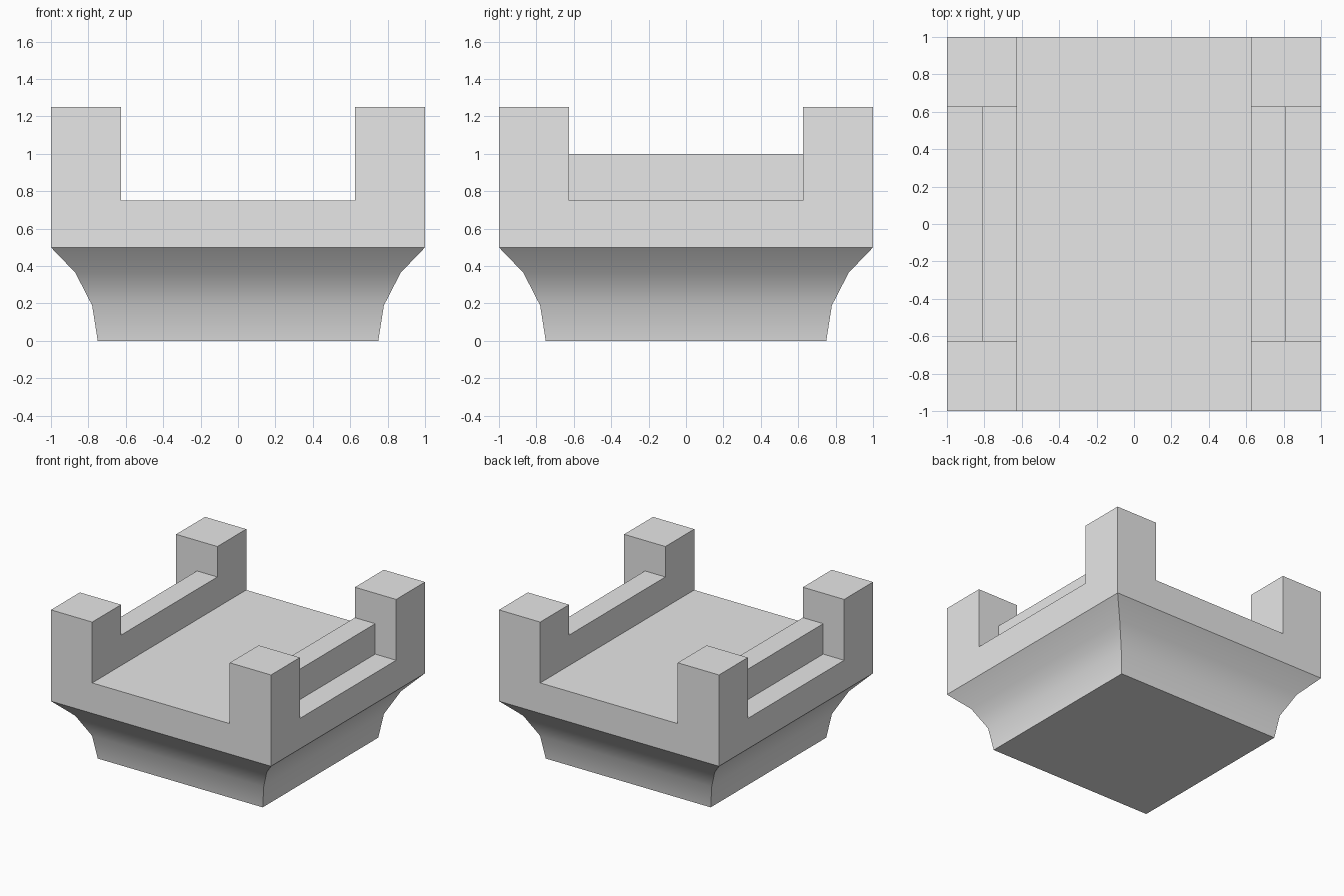
import bpy, bmesh
from math import radians
from mathutils import Vector

cube = bpy.data.objects.get("Cube")
if cube:
    bpy.data.objects.remove(cube, do_unlink=True)

FLOOR, WALL_TOP, POST_TOP = 0.75, 1.0, 1.25
POST_IN, WALL_OUT = 0.625, 0.81

# Plain grey stone
stone = bpy.data.materials.new("grey stone")
stone.use_nodes = True
grey = (0.8, 0.8, 0.8, 1)
stone.diffuse_color = grey
stone.node_tree.nodes["Principled BSDF"].inputs["Base Color"].default_value = grey

bm = bmesh.new()

# Coved foot and square slab: stacked square rings (half width, height)
profile = [(0.75, 0), (0.78, 0.19), (0.87, 0.365), (1, 0.5), (1, FLOOR)]
rings = [[bm.verts.new((sx * w, sy * w, z))
          for sx, sy in ((-1, -1), (1, -1), (1, 1), (-1, 1))] for w, z in profile]
for low, high in zip(rings, rings[1:]):
    for i in range(4):
        j = (i + 1) % 4
        bm.faces.new((low[i], low[j], high[j], high[i]))
bm.faces.new(rings[0][::-1])
bm.faces.new(rings[-1])


def cut(axis, offset):
    geom = bm.verts[:] + bm.edges[:] + bm.faces[:]
    normal = Vector((axis == 0, axis == 1, 0))
    bmesh.ops.bisect_plane(bm, geom=geom, plane_co=normal * offset, plane_no=normal)


def raise_top(z, height, rule):
    faces = []
    for f in bm.faces:
        c = f.calc_center_median()
        if f.normal.z > 0.9 and abs(c.z - z) < 0.01 and rule(abs(c.x), abs(c.y)):
            faces.append(f)
    new = bmesh.ops.extrude_face_region(bm, geom=faces)["geom"]
    verts = [v for v in new if isinstance(v, bmesh.types.BMVert)]
    bmesh.ops.translate(bm, verts=verts, vec=(0, 0, height))
    bm.normal_update()


# Corner posts and low side walls grown from the slab
for side in (-1, 1):
    cut(0, side * POST_IN)
    cut(0, side * WALL_OUT)
    cut(1, side * POST_IN)
bm.normal_update()
raise_top(FLOOR, WALL_TOP - FLOOR,
          lambda x, y: x > POST_IN and (y > POST_IN or x < WALL_OUT))
raise_top(WALL_TOP, POST_TOP - WALL_TOP, lambda x, y: y > POST_IN)

# Merge flat areas, smooth the cove, keep corners crisp
bmesh.ops.dissolve_limit(bm, angle_limit=radians(1), verts=bm.verts[:], edges=bm.edges[:])
bmesh.ops.recalc_face_normals(bm, faces=bm.faces[:])
for f in bm.faces:
    f.smooth = True
for e in bm.edges:
    e.smooth = e.calc_face_angle(3) < radians(30)

mesh = bpy.data.meshes.new("battlement_platform")
bm.to_mesh(mesh)
bm.free()
mesh.materials.append(stone)
bpy.context.collection.objects.link(bpy.data.objects.new("battlement_platform", mesh))
